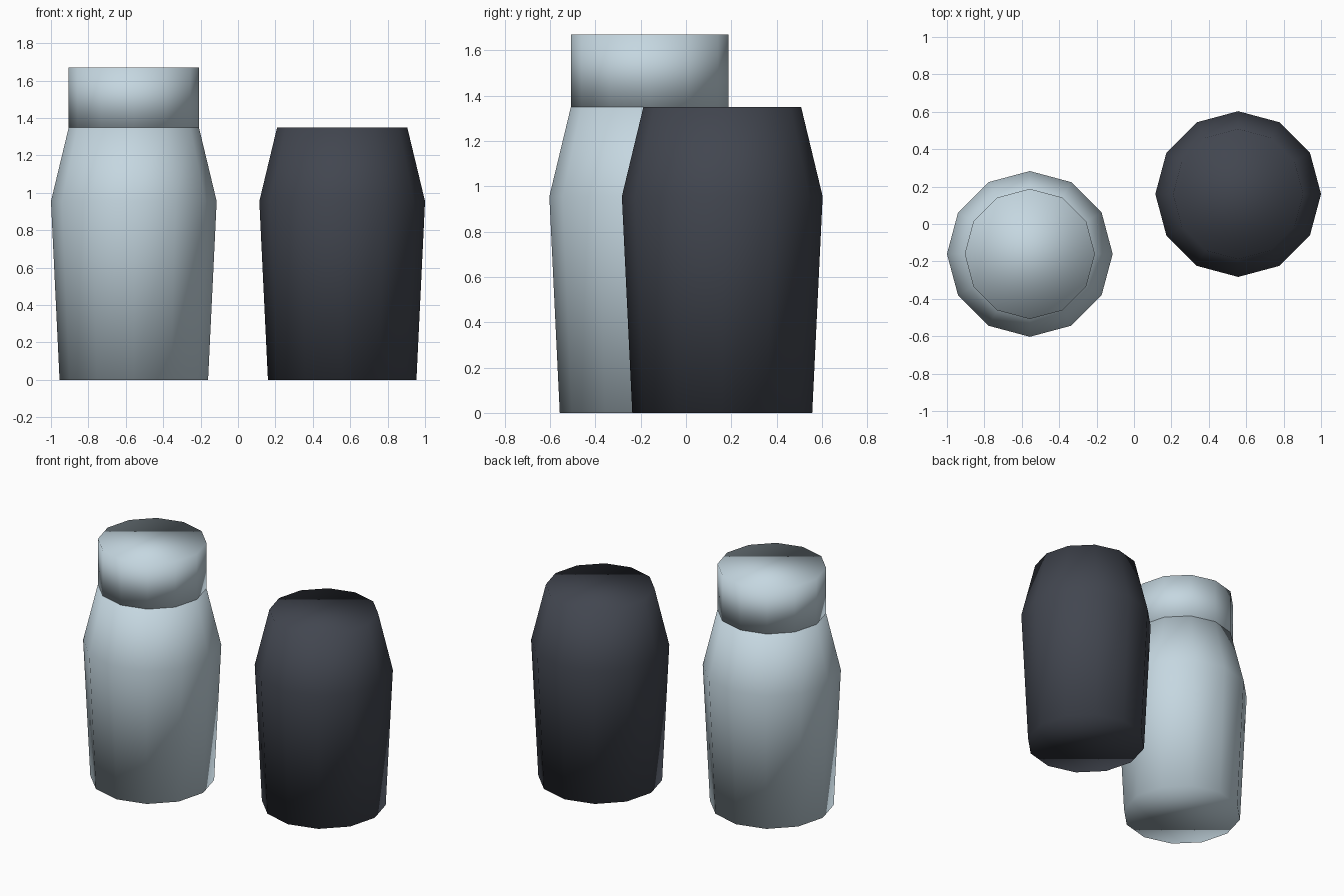
import bpy
import bmesh
from math import cos, sin, tau

cube = bpy.data.objects.get("Cube")
if cube:
    bpy.data.objects.remove(cube, do_unlink=True)

SIDES = 12


def make_material(name, color):
    mat = bpy.data.materials.new(name)
    mat.use_nodes = True
    mat.diffuse_color = color
    mat.node_tree.nodes["Principled BSDF"].inputs["Base Color"].default_value = color
    return mat


def lathe(name, profile, location, mat):
    """Closed, smooth-shaded solid from (radius, height) rings."""
    bm = bmesh.new()
    rings = [[bm.verts.new((r * cos(tau * i / SIDES), r * sin(tau * i / SIDES), z))
              for i in range(SIDES)] for r, z in profile]
    for low, high in zip(rings, rings[1:]):
        for i in range(SIDES):
            j = (i + 1) % SIDES
            bm.faces.new((low[i], low[j], high[j], high[i]))
    bm.faces.new(rings[0][::-1])
    bm.faces.new(rings[-1])
    for face in bm.faces:
        face.smooth = True
    mesh = bpy.data.meshes.new(name)
    bm.to_mesh(mesh)
    bm.free()
    mesh.materials.append(mat)
    obj = bpy.data.objects.new(name, mesh)
    obj.location = location
    bpy.context.collection.objects.link(obj)
    return obj


pale = make_material("pale blue grey", (0.56, 0.68, 0.75, 1))
charcoal = make_material("charcoal", (0.054, 0.061, 0.079, 1))

BODY = [(0.397, 0), (0.443, 0.955), (0.348, 1.35)]
LID = [(0.348, 1.35), (0.348, 1.67)]

# Pale shaker with its lid
lathe("pale_shaker_body", BODY, (-0.557, -0.16, 0), pale)
lathe("pale_shaker_lid", LID, (-0.557, -0.16, 0), pale)

# Dark shaker, without a lid
lathe("dark_shaker_body", BODY, (0.557, 0.16, 0), charcoal)
